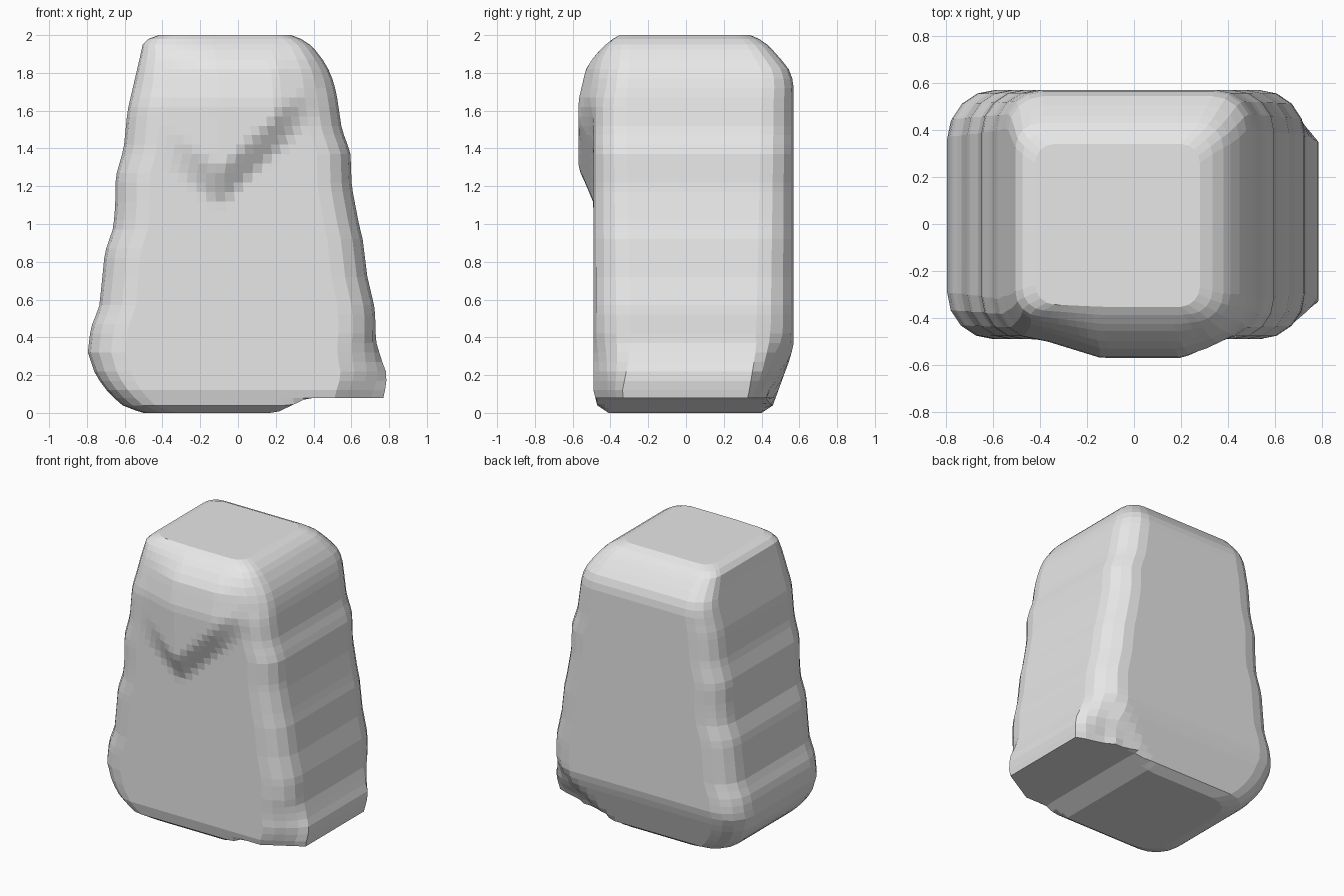
import bpy, bmesh, math

if "Cube" in bpy.data.objects:
    bpy.data.objects.remove(bpy.data.objects["Cube"])

# Outline curves: (height, offset) pairs for each side of the boulder
LEFT = [(0, -.5), (.03, -.6), (.1, -.68), (.2, -.755), (.32, -.795), (.45, -.78), (.56, -.735),
        (.7, -.72), (.85, -.705), (.98, -.66), (1.1, -.65), (1.25, -.648), (1.4, -.605),
        (1.6, -.585), (1.75, -.55), (1.88, -.52), (1.97, -.5), (2, -.42)]
RIGHT = [(0, .74), (.04, .76), (.1, .775), (.2, .79), (.28, .76), (.38, .73), (.55, .725),
         (.72, .685), (.92, .66), (1.0, .64), (1.2, .602), (1.38, .595), (1.5, .55),
         (1.6, .535), (1.7, .52), (1.8, .49), (1.9, .43), (1.97, .36), (2, .28)]
FRONT = [(0, -.41), (.04, -.47), (.12, -.49), (1.65, -.49), (1.8, -.455), (1.9, -.425),
         (1.97, -.38), (2, -.34)]
BACK = [(0, .4), (.04, .46), (.3, .555), (.37, .57), (1.75, .57), (1.83, .54), (1.92, .46),
        (1.97, .41), (2, .34)]
CORNER = [(0, .17), (.3, .2), (1.7, .17), (1.9, .13), (2, .08)]
N_EDGE, N_ARC, N_SIDE = 18, 4, 8


def clamp(v):
    return max(0.0, min(1.0, v))


def sample(table, z):
    for (z0, v0), (z1, v1) in zip(table, table[1:]):
        if z <= z1:
            return v0 + (v1 - v0) * (z - z0) / (z1 - z0)
    return table[-1][1]


def brow(x, z):
    """Overhanging bulge on the front with a V shaped lower rim."""
    rim = 1.1 + (.95 * (x + .1) if x > -.1 else .8 * (-.1 - x))
    return (.08 * clamp((z - rim) / .18) * clamp((x + .4) / .26)
            * clamp((.44 - x) / .24) * clamp((2.03 - z) / .2))


def half_section(z, sign):
    """Points from the left side, round the front (-1) or back (+1), to the right side."""
    l, r = sample(LEFT, z), sample(RIGHT, z)
    ymax = sample(BACK if sign > 0 else FRONT, z)
    c = sample(CORNER, z)
    low = clamp((.4 - z) / .3)              # flared foot on the right
    rx, ry = c + .08 * low, c - .03 * low
    mid = .03
    pts = []
    for i in range(N_SIDE // 2):            # left wall
        t = i / (N_SIDE // 2)
        pts.append((l, mid + (ymax - sign * c - mid) * t))
    for i in range(N_ARC):                  # left corner
        a = math.pi / 2 * i / N_ARC
        pts.append((l + c * (1 - math.cos(a)), ymax - sign * c * (1 - math.sin(a))))
    for i in range(N_EDGE):                 # broad face
        pts.append((l + c + (r - rx - l - c) * i / N_EDGE, ymax))
    for i in range(N_ARC + 1):              # right corner, straighter near the foot
        t = i / N_ARC
        a = math.pi / 2 * t
        sx = math.sin(a) * (1 - low) + t * low
        sy = math.cos(a) * (1 - low) + (1 - t) * low
        pts.append((r - rx * (1 - sx), ymax - sign * ry * (1 - sy)))
    for i in range(1, N_SIDE // 2 + 1):     # right wall
        t = i / (N_SIDE // 2)
        y0 = ymax - sign * ry
        pts.append((r, y0 + (mid - y0) * t))
    return pts


def place(x, y, z):
    if y < -.2:
        y -= brow(x, z)
    if y > .3:                              # diagonal hollow at the back foot
        cut = clamp((.05 + .95 * (x - .28) - z) / .12) * clamp((.74 - x) / .15)
        y -= .05 * cut
    floor = .08 * clamp((x - .2) / .17)     # raised underside on the right
    return x, y, max(z, floor)


# Loft the boulder through its sections
bm = bmesh.new()
heights = [0, .012, .04, .08] + [.12 + .05 * i for i in range(37)] + [1.95, 1.98, 2]
rings = []
for z in heights:
    front, back = half_section(z, -1), half_section(z, 1)
    f = [bm.verts.new(place(x, y, z)) for x, y in front]
    b = [bm.verts.new(place(x, y, z)) for x, y in back[1:-1]]
    rings.append((f, [f[0]] + b + [f[-1]]))
for (f0, b0), (f1, b1) in zip(rings, rings[1:]):
    for i in range(len(f0) - 1):
        bm.faces.new((f0[i], f0[i + 1], f1[i + 1], f1[i]))
        bm.faces.new((b0[i + 1], b0[i], b1[i], b1[i + 1]))

# Close the underside and the crown with strips running front to back
for (f, b), up in ((rings[0], False), (rings[-1], True)):
    for i in range(len(f) - 1):
        quad = []
        for v in (f[i], f[i + 1], b[i + 1], b[i]):
            if v not in quad:
                quad.append(v)
        bm.faces.new(quad if up else quad[::-1])
bmesh.ops.remove_doubles(bm, verts=bm.verts, dist=.0005)
bmesh.ops.recalc_face_normals(bm, faces=bm.faces)

mesh = bpy.data.meshes.new("boulder")
bm.to_mesh(mesh)
bm.free()
stone = bpy.data.materials.new("grey stone")
stone.diffuse_color = (.8, .8, .8, 1)
stone.use_nodes = True
stone.node_tree.nodes["Principled BSDF"].inputs["Base Color"].default_value = stone.diffuse_color
mesh.materials.append(stone)
boulder = bpy.data.objects.new("boulder", mesh)
bpy.context.collection.objects.link(boulder)
